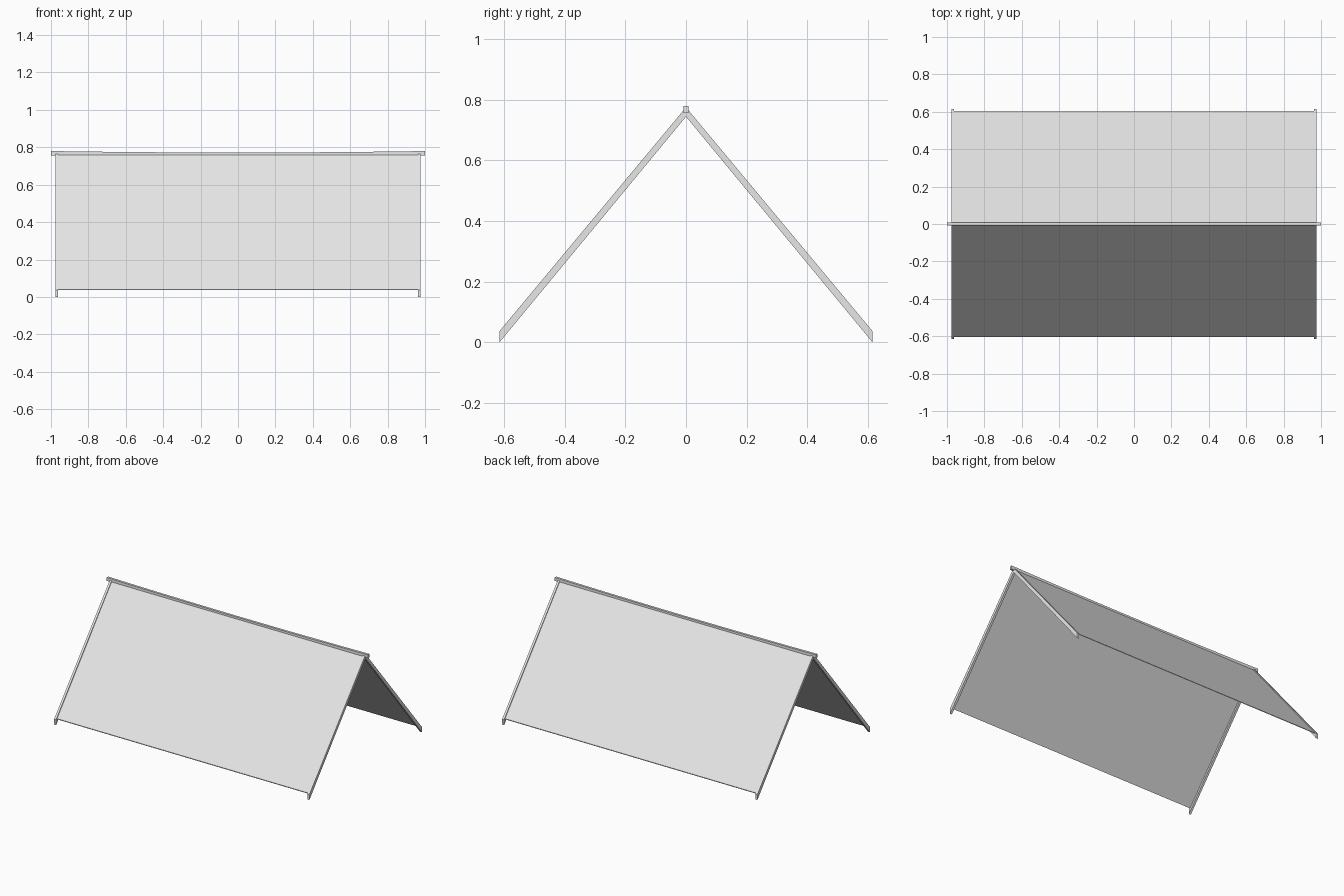
import bpy, bmesh

if "Cube" in bpy.data.objects:
    bpy.data.objects.remove(bpy.data.objects["Cube"], do_unlink=True)

FOOT_Y, POLE_X, POLE_W = 0.615, 0.9695, 0.015


def material(name, value):
    m = bpy.data.materials.new(name)
    m.use_nodes = True
    colour = (value, value, value, 1)
    m.diffuse_color = colour
    m.node_tree.nodes["Principled BSDF"].inputs["Base Color"].default_value = colour
    return m


pale = material("pale grey", 0.8)


def prism(name, profile, x0, x1, steps=1, sag=0):
    """Extrude a (y, z) profile along x, with an optional sag in the middle."""
    bm = bmesh.new()
    rings = []
    for i in range(steps + 1):
        t = i / steps
        dip = sag * 4 * t * (1 - t)
        rings.append([bm.verts.new((x0 + (x1 - x0) * t, y, z - dip)) for y, z in profile])
    n = len(profile)
    for a, b in zip(rings, rings[1:]):
        for k in range(n):
            bm.faces.new((a[k], a[(k + 1) % n], b[(k + 1) % n], b[k]))
    bm.faces.new(rings[0])
    bm.faces.new(rings[-1])
    bmesh.ops.recalc_face_normals(bm, faces=bm.faces)
    mesh = bpy.data.meshes.new(name)
    bm.to_mesh(mesh)
    bm.free()
    mesh.materials.append(pale)
    obj = bpy.data.objects.new(name, mesh)
    bpy.context.collection.objects.link(obj)
    return obj


for side, s in (("front", -1), ("back", 1)):
    # Sloping end poles, cut upright at the foot and at the ridge
    pole = [(s * FOOT_Y, 0), (s * FOOT_Y, 0.037), (0, 0.775), (0, 0.744)]
    for end, e in (("left", 1), ("right", -1)):
        x = e * POLE_X
        prism(f"{side}_{end}_pole", pole, x - POLE_W / 2, x + POLE_W / 2)
    # Thin cloth stretched between the poles
    cloth = [(s * 0.605, 0.036), (s * 0.605, 0.041), (0, 0.768), (0, 0.763)]
    prism(f"{side}_cloth", cloth, -0.975, 0.975)

# Ridge pole, sagging slightly in the middle
ridge = [(-0.008, 0.756), (0.008, 0.756), (0.008, 0.78), (-0.008, 0.78)]
prism("ridge_pole", ridge, -1, 1, steps=10, sag=0.008)
